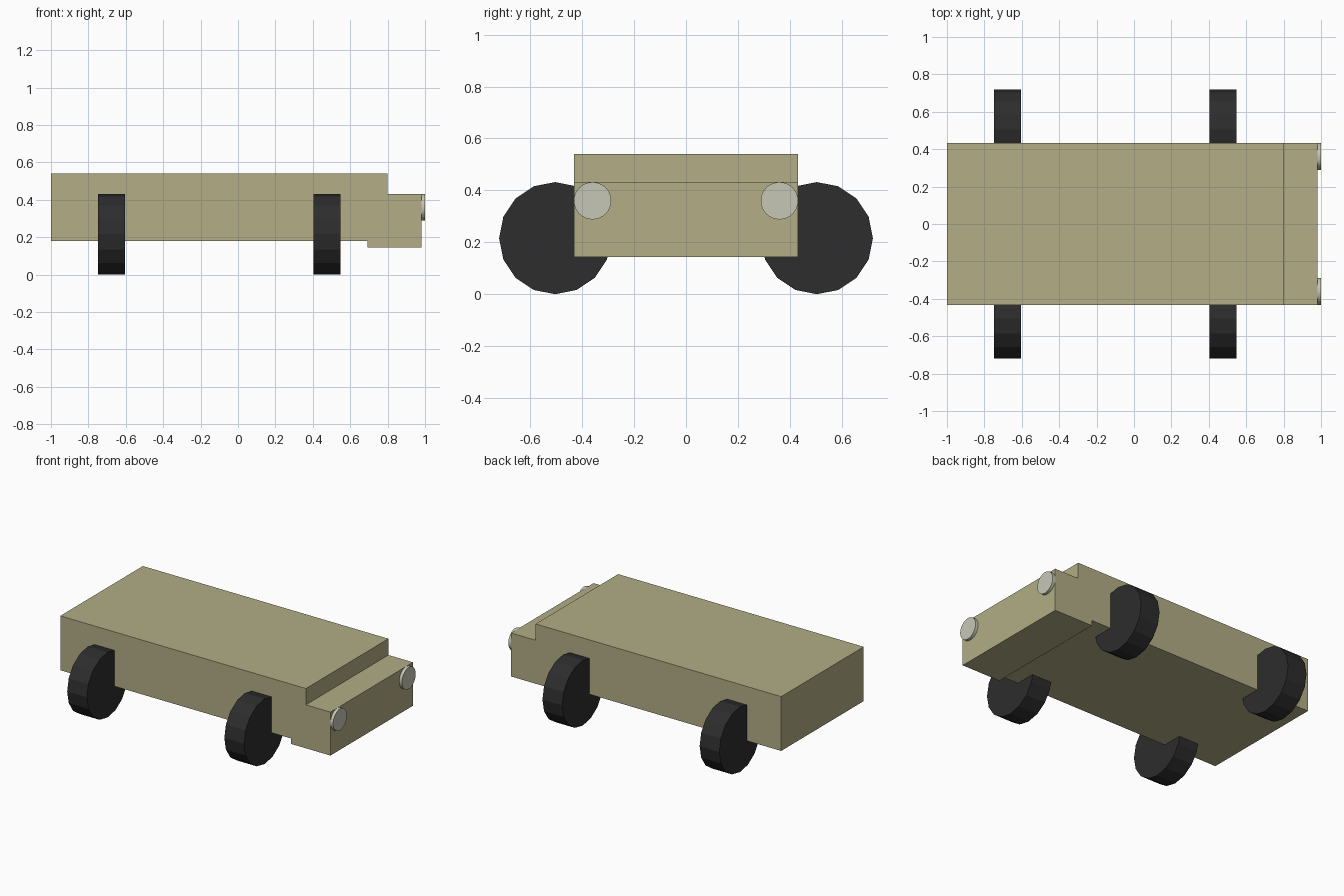
import bpy, bmesh, math
from mathutils import Matrix

if "Cube" in bpy.data.objects:
    bpy.data.objects.remove(bpy.data.objects["Cube"])


def material(name, color):
    mat = bpy.data.materials.new(name)
    mat.diffuse_color = (*color, 1)
    mat.use_nodes = True
    mat.node_tree.nodes["Principled BSDF"].inputs["Base Color"].default_value = mat.diffuse_color
    return mat


khaki = material("khaki paint", (0.445, 0.423, 0.238))
rubber = material("black rubber", (0.026, 0.026, 0.026))
glass = material("pale lamp", (0.57, 0.57, 0.47))


def finish(bm, name, mat):
    bmesh.ops.recalc_face_normals(bm, faces=bm.faces)
    mesh = bpy.data.meshes.new(name)
    bm.to_mesh(mesh)
    bm.free()
    mesh.materials.append(mat)
    obj = bpy.data.objects.new(name, mesh)
    bpy.context.collection.objects.link(obj)
    return obj


def disc(name, x0, x1, y, z, radius, sides, mat):
    """Cylinder whose axis runs along x."""
    bm = bmesh.new()
    place = Matrix.Translation(((x0 + x1) / 2, y, z)) @ Matrix.Rotation(math.pi / 2, 4, 'Y')
    bmesh.ops.create_cone(bm, cap_ends=True, segments=sides, radius1=radius,
                          radius2=radius, depth=x1 - x0, matrix=place)
    return finish(bm, name, mat)


# Body with stepped bonnet: side profile extruded across the width
HALF = 0.432
profile = [(-1, 0.18), (0.692, 0.18), (0.692, 0.144), (0.98, 0.144),
           (0.98, 0.432), (0.8, 0.432), (0.8, 0.54), (-1, 0.54)]
bm = bmesh.new()
side = bm.faces.new([bm.verts.new((x, -HALF, z)) for x, z in profile])
extruded = bmesh.ops.extrude_face_region(bm, geom=[side], use_keep_orig=True)
bmesh.ops.translate(bm, vec=(0, 2 * HALF, 0),
                    verts=[v for v in extruded["geom"] if isinstance(v, bmesh.types.BMVert)])
finish(bm, "body", khaki)

# Wheels and headlights on both sides
for s, label in ((-1, "right"), (1, "left")):
    for end, x in (("rear", -0.748), ("front", 0.404)):
        disc(f"{end}_{label}_wheel", x, x + 0.144, s * 0.504, 0.216, 0.216, 16, rubber)
    disc(f"{label}_headlight", 0.97, 1.0, s * 0.36, 0.36, 0.072, 32, glass)
